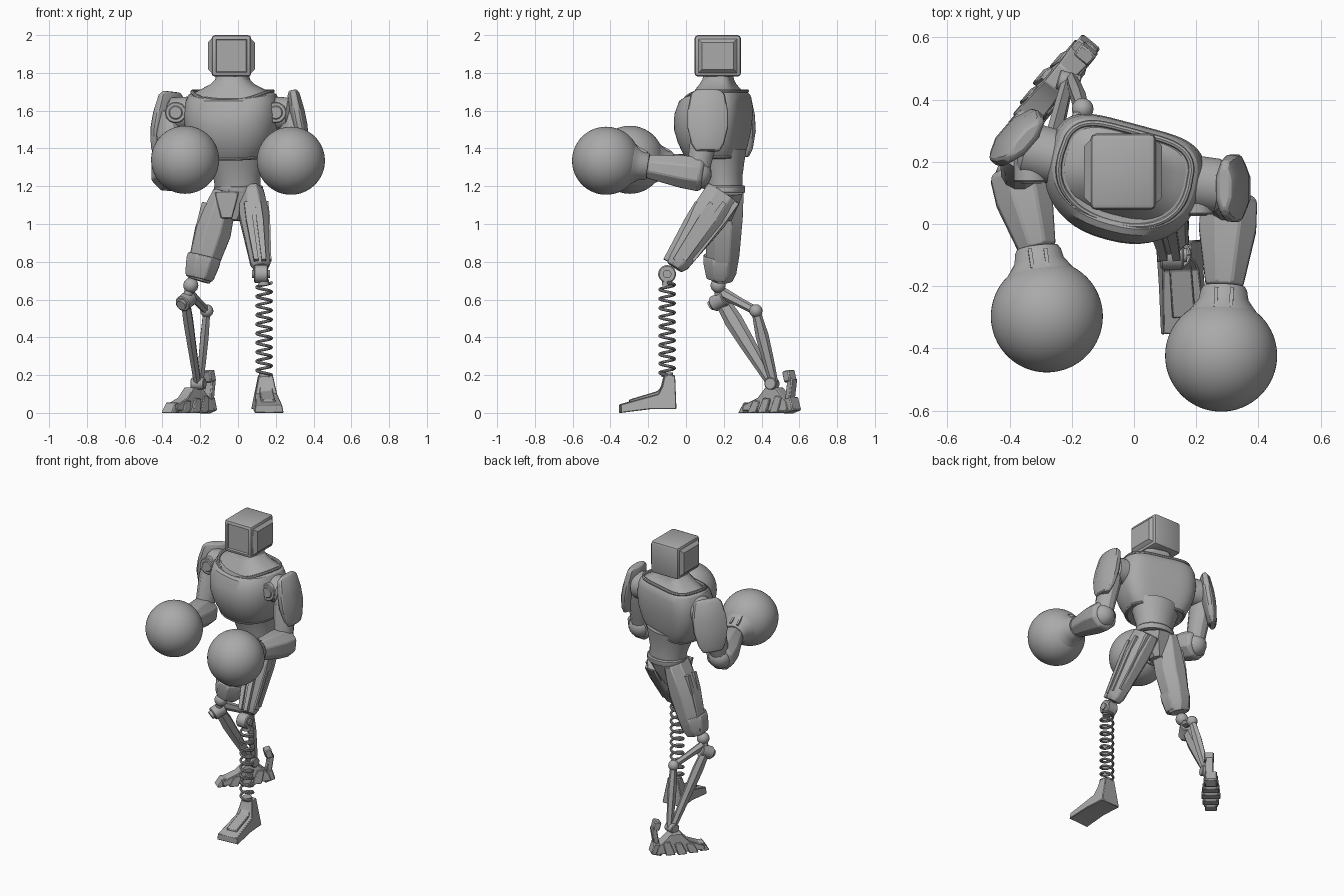
import bpy, bmesh, math
from mathutils import Vector, Matrix

if "Cube" in bpy.data.objects:
    bpy.data.objects.remove(bpy.data.objects["Cube"], do_unlink=True)

grey = bpy.data.materials.new("plain grey")
grey.use_nodes = True
grey.diffuse_color = (0.4, 0.4, 0.4, 1)
grey.node_tree.nodes["Principled BSDF"].inputs["Base Color"].default_value = (0.4, 0.4, 0.4, 1)
parts = []


def finish(name, bm, bevel=0):
    bmesh.ops.recalc_face_normals(bm, faces=bm.faces)
    mesh = bpy.data.meshes.new(name)
    bm.to_mesh(mesh)
    bm.free()
    ob = bpy.data.objects.new(name, mesh)
    bpy.context.collection.objects.link(ob)
    mesh.materials.append(grey)
    if bevel:
        mod = ob.modifiers.new("edge", "BEVEL")
        mod.width, mod.segments, mod.limit_method = bevel, 1, "ANGLE"
    parts.append(ob)


def skin(name, rings, bevel=0):
    """Bridge rings of points and cap both ends."""
    bm = bmesh.new()
    loops = [[bm.verts.new(p) for p in ring] for ring in rings]
    n = len(loops[0])
    for a, b in zip(loops, loops[1:]):
        for i in range(n):
            bm.faces.new((a[i], a[(i + 1) % n], b[(i + 1) % n], b[i]))
    bm.faces.new(loops[0])
    bm.faces.new(loops[-1])
    finish(name, bm, bevel)


def limb(name, start, end, sections, n=8, ref=(1, 0, 0), bevel=0):
    """Tapered prism; each section is (position along, half width, half depth)."""
    start, end = Vector(start), Vector(end)
    w = (end - start).normalized()
    u = Vector(ref)
    u = (u - w * u.dot(w)).normalized()
    v = w.cross(u)
    k = 1 / math.cos(math.pi / n)
    rings = []
    for t, a, b in sections:
        c = start.lerp(end, t)
        rings.append([c + u * a * k * math.cos(math.tau * (i + .5) / n)
                      + v * b * k * math.sin(math.tau * (i + .5) / n) for i in range(n)])
    skin(name, rings, bevel)


def rod(name, start, end, r, n=20, bevel=0):
    ref = (0, 0, 1) if abs(end[2] - start[2]) < .02 else (1, 0, 0)
    limb(name, start, end, [(0, r, r), (1, r, r)], n, ref, bevel)


def ball(name, loc, r, seg=24):
    bm = bmesh.new()
    bmesh.ops.create_uvsphere(bm, u_segments=seg, v_segments=seg // 2, radius=r,
                              matrix=Matrix.Translation(loc))
    finish(name, bm)


def box(name, loc, size, yaw=0, pitch=0, bevel=0):
    bm = bmesh.new()
    mat = (Matrix.Translation(loc) @ Matrix.Rotation(yaw, 4, "Z") @ Matrix.Rotation(pitch, 4, "X")
           @ Matrix.Diagonal((*size, 1)))
    bmesh.ops.create_cube(bm, size=1, matrix=mat)
    finish(name, bm, bevel)


def side_prism(name, profile, half, loc, yaw=0, pinch=0):
    """Side profile of (y, z) pairs, narrowing with height by pinch."""
    mat = Matrix.Translation(loc) @ Matrix.Rotation(yaw, 4, "Z")
    skin(name, [[mat @ Vector((s * half * (1 - pinch * z), y, z)) for y, z in profile]
                for s in (-1, 1)], .004)


def tube(name, pts, r, cyclic=False):
    cu = bpy.data.curves.new(name, "CURVE")
    cu.dimensions, cu.bevel_depth, cu.bevel_resolution, cu.use_fill_caps = "3D", r, 2, True
    sp = cu.splines.new("POLY")
    sp.points.add(len(pts) - 1)
    for p, co in zip(sp.points, pts):
        p.co = (*co, 1)
    sp.use_cyclic_u = cyclic
    tmp = bpy.data.objects.new(name + "_path", cu)
    bpy.context.collection.objects.link(tmp)
    bm = bmesh.new()
    bm.from_mesh(tmp.to_mesh())
    bpy.data.objects.remove(tmp, do_unlink=True)
    finish(name, bm)


# Torso: turned cross-sections, flat at the back and round at the front
TURN = Matrix.Translation((-.03, .17, 0)) @ Matrix.Rotation(math.radians(-15), 4, "Z")


def torso_ring(z, wide, front, back, dip=0, n=48):
    ring = []
    for i in range(n):
        c, s = math.cos(math.tau * i / n), math.sin(math.tau * i / n)
        e = .42 if s > 0 else .86
        x = wide * math.copysign(abs(c) ** e, c) * (1 - .14 * max(0, s))
        y = (back if s > 0 else front) * math.copysign(abs(s) ** e, s)
        ring.append(TURN @ Vector((x, y, z - dip * max(0, -s) ** 2)))
    return ring


skin("chest", [torso_ring(*r) for r in (
    (1.345, .172, .155, .11, .01), (1.36, .19, .17, .118, .01), (1.43, .225, .208, .135), (1.5, .248, .228, .147),
    (1.58, .255, .225, .155), (1.65, .247, .198, .152), (1.685, .232, .178, .143, .025),
    (1.7, .21, .16, .13, .045))])
tube("collar", torso_ring(1.703, .212, .168, .13, .055), .01, True)
tube("chest_lower_rim", torso_ring(1.355, .182, .163, .112, .01), .009, True)
skin("neck", [torso_ring(*r) for r in (
    (1.62, .19, .14, .11), (1.7, .195, .15, .118, .045), (1.715, .165, .125, .1, .02), (1.74, .115, .095, .085),
    (1.765, .09, .08, .075), (1.8, .083, .076, .072))])
limb("waist", (0, .2, 1.19), (-.015, .185, 1.38),
     [(0, .12, .1), (.3, .125, .104), (.7, .148, .12), (1, .165, .135)], 32)
limb("belt", (.003, .205, 1.165), (.003, .205, 1.205),
     [(0, .125, .105), (.2, .13, .108), (.8, .13, .108), (1, .122, .102)], 32)
limb("pelvis", (0, .2, 1.17), (-.02, .19, 1.02), [(0, .115, .1), (.35, .1, .085), (1, .03, .05)], 8)
skin("front_hip_plate", [[(x - .06, y, z) for x, z in ((-.065, 1.17), (.065, 1.17), (.03, 1.03), (-.03, 1.03))]
                         for y in (.09, .13)], .005)

# Head: chamfered block with recessed screen and raised side panels
HEAD = Vector((-.035, .168, 1.89))
bm = bmesh.new()
bmesh.ops.create_cube(bm, size=1, matrix=Matrix.Translation(HEAD) @ Matrix.Diagonal((.21, .245, .22, 1)))
bmesh.ops.bevel(bm, geom=bm.edges[:], offset=.018, segments=2, affect="EDGES", profile=.5)
bm.normal_update()
for f in [f for f in bm.faces if f.calc_area() > .02]:
    if f.normal.y < -.9:
        bmesh.ops.inset_region(bm, faces=[f], thickness=.007)
        bmesh.ops.inset_region(bm, faces=[f], thickness=.006, depth=-.012)
    elif abs(f.normal.x) > .9:
        bmesh.ops.inset_region(bm, faces=[f], thickness=.003)
        bmesh.ops.inset_region(bm, faces=[f], thickness=.027, depth=.02)
finish("head", bm)


# Arms: socket, upper arm, forearm, cuff and ball fist
def arm(side, shoulder, socket, disc, elbow, wrist, fist):
    sh, el, wr, fi, inner, face = map(Vector, (shoulder, elbow, wrist, fist, socket, disc))
    limb(side + "_shoulder_sleeve", inner, sh, [(0, .075, .075), (.1, .088, .088), (.9, .088, .088), (1, .07, .07)],
         20, (0, 0, 1))
    for label, r, d in (("socket_disc", .056, .1), ("socket_cap", .036, .105)):
        rod(side + "_" + label, face, face + Vector((0, -d, 0)), r, 24, .005)
    limb(side + "_upper_arm", sh, el, [(0, .06, .07), (.3, .068, .075), (.7, .06, .065), (1, .055, .06)], 12)
    ball(side + "_elbow", el, .076)
    limb(side + "_forearm", el, wr, [(-.12, .075, .078), (-.05, .09, .09), (.3, .092, .086), (.95, .062, .064),
                                     (1, .058, .06)], 8, bevel=.006)
    away = (wr - fi).normalized()
    limb(side + "_glove_cuff", fi + away * .225, fi + away * .1,
         [(0, .066, .066), (.1, .074, .074), (.35, .08, .08), (.55, .098, .098), (1, .14, .14)], 24)
    for dx in (-.025, .025):
        limb(side + "_cuff_strap", fi + away * .22 + Vector((dx, 0, .07)),
             fi + away * .155 + Vector((dx, 0, .092)), [(0, .006, .008), (1, .006, .012)], 4)
    ball(side + "_ball_fist", fi, .18, 64)


arm("left", (.28, .12, 1.58), (.14, .14, 1.59), (.2, .13, 1.59), (.305, .06, 1.265), (.29, -.2, 1.305),
    (.28, -.423, 1.335))
arm("right", (-.36, .245, 1.58), (-.2, .2, 1.59), (-.33, .235, 1.59), (-.37, .15, 1.265), (-.31, -.08, 1.31),
    (-.28, -.297, 1.34))


# Shoulder pads: thick faceted shells leaning outwards
def pad(side, top, bottom, ref):
    limb(side + "_shoulder_pad", top, bottom,
         [(0, .02, .065), (.07, .032, .09), (.35, .042, .107), (.6, .043, .108), (.88, .032, .085), (1, .02, .062)],
         8, ref, .006)


pad("left", (.29, .115, 1.71), (.35, .115, 1.385), (1, 0, 0))
pad("right", (-.35, .27, 1.7), (-.405, .285, 1.36), (-.7, .6, 0))


# Thighs: faceted prisms with raised slats running down them
def thigh(side, hip, knee, sections, slats):
    hip, knee = Vector(hip), Vector(knee)
    limb(side + "_thigh", hip, knee, sections, 8, bevel=.005)
    for dx, dy in slats:
        off = Vector((dx, dy, 0))
        limb(side + "_thigh_slat", hip.lerp(knee, .12) + off, hip.lerp(knee, .9) + off * .68,
             [(0, .014, .012), (.3, .018, .016), (1, .012, .012)], 4)


thigh("left", (.07, .2, 1.16), (.122, -.06, .77),
      [(0, .065, .1), (.3, .078, .1), (.8, .058, .07), (.93, .054, .062), (1, .04, .045)],
      [(.07, .035), (.07, -.035), (.03, -.11), (-.03, -.11), (.03, .1), (-.03, .1), (-.065, 0)])
thigh("right", (-.07, .205, 1.17), (-.21, .19, .7),
      [(0, .06, .1), (.25, .085, .1), (.45, .097, .095), (.7, .085, .088), (.9, .078, .075), (1, .06, .055)],
      [(-.09, .035), (-.09, -.035), (.08, .03), (.08, -.03)])
limb("right_knee_guard", (-.178, .185, .83), (-.207, .18, .71),
     [(0, .088, .092), (.25, .09, .092), (.85, .078, .075), (1, .07, .068)], 8, bevel=.005)

# Left lower leg: hinge, coil spring and wedge foot
rod("left_knee_hinge", (.085, -.1, .735), (.16, -.1, .735), .047, 24, .006)
rod("left_knee_pin", (.075, -.1, .735), (.17, -.1, .735), .022, 16)
rod("spring_top_cap", (.137, -.1, .705), (.137, -.1, .675), .028, 16)
TURNS, STEPS = 10, 24
tube("leg_spring", [(.138 + .039 * math.cos(math.tau * i / STEPS), -.1 + .039 * math.sin(math.tau * i / STEPS),
                     .69 - .49 * i / (TURNS * STEPS)) for i in range(TURNS * STEPS + 1)], .008)
side_prism("left_foot", [(-.2, .0), (-.2, .045), (.0, .1), (.02, .14), (.035, .2), (.09, .2), (.095, .02), (-.04, .02)],
           .078, (.15, -.15, 0), math.radians(4), 2.6)
side_prism("left_foot_ridge", [(-.15, .05), (-.15, .07), (.0, .115), (.03, .15), (.03, .08)],
           .04, (.15, -.15, 0), math.radians(4), 1)
rod("left_ankle", (.14, -.1, .19), (.14, -.1, .215), .03, 16)

# Right lower leg: twin struts on ball joints
ball("right_knee_ball", (-.25, .17, .675), .04)
rod("right_knee_stem", (-.25, .17, .68), (-.275, .18, .59), .024, 12)
rod("right_shin_joint", (-.295, .145, .575), (-.255, .21, .61), .042, 20, .005)
rod("right_shin_joint_cap", (-.302, .132, .568), (-.29, .15, .58), .026, 16)
limb("right_link_bar", (-.26, .19, .635), (-.165, .37, .54), [(0, .022, .028), (.5, .018, .022), (1, .018, .02)], 6)
ball("right_strut_joint", (-.165, .37, .54), .035, 16)
limb("right_front_strut", (-.28, .185, .6), (-.215, .45, .16),
     [(0, .022, .032), (.25, .025, .042), (.55, .022, .036), (1, .018, .022)], 6)
limb("right_rear_strut", (-.165, .37, .54), (-.2, .465, .16),
     [(0, .018, .02), (.35, .022, .03), (.7, .02, .026), (1, .016, .02)], 6)
rod("right_ankle_hinge", (-.245, .465, .155), (-.175, .445, .155), .032, 16, .004)

# Right foot: body, overlapping toe plates and heel fin
YAW = math.radians(-40)
FOOT = Matrix.Translation((-.26, .44, 0)) @ Matrix.Rotation(YAW, 4, "Z")
side_prism("right_foot", [(-.15, .01), (-.15, .04), (-.05, .08), (.0, .135), (.07, .135), (.15, .06), (.165, .01)],
           .045, FOOT.translation, YAW, 2)
for i in range(4):
    y = -.185 + i * .075
    side_prism("right_sole_plate", [(y, 0), (y + .035, .055 + .012 * i), (y + .08, .05 + .012 * i), (y + .06, 0)],
               (.038, .052, .06, .052)[i], FOOT.translation, YAW, 2)
box("right_heel_block", FOOT @ Vector((0, .15, .04)), (.075, .07, .075), YAW, .3, .006)
box("right_heel_fin", FOOT @ Vector((.01, .16, .12)), (.05, .035, .13), YAW, -.15, .006)
box("right_fin_tip", FOOT @ Vector((.012, .15, .195)), (.06, .045, .06), YAW, .25, .006)

# Smooth the rounded surfaces while keeping hard edges crisp
bpy.ops.object.select_all(action="DESELECT")
for ob in parts:
    ob.select_set(True)
bpy.context.view_layer.objects.active = parts[0]
bpy.ops.object.shade_smooth_by_angle(angle=math.radians(30))
